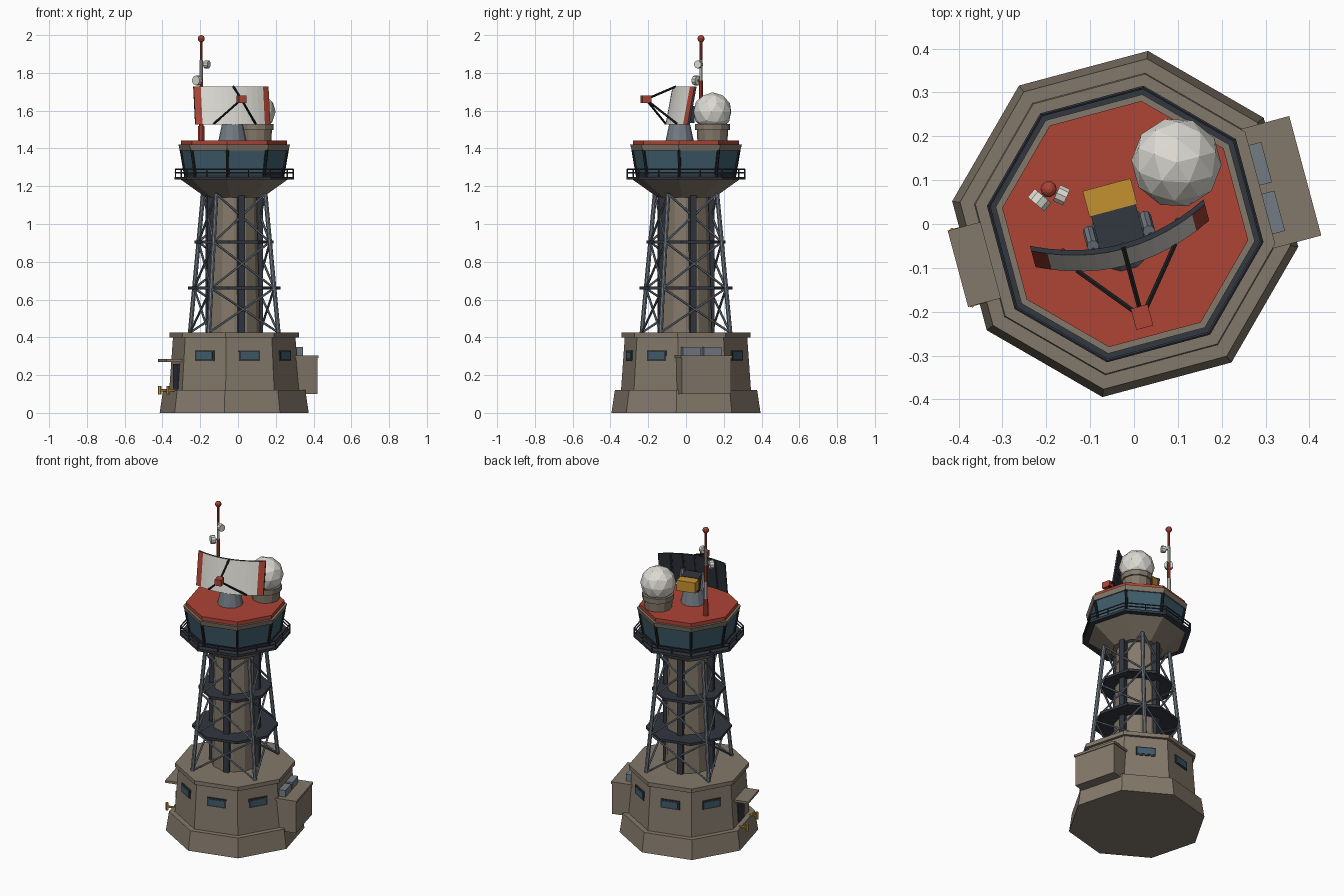
import bpy, bmesh, math
from math import sin, cos, pi, radians
from mathutils import Matrix, Vector

cube = bpy.data.objects.get("Cube")
if cube:
    bpy.data.objects.remove(cube, do_unlink=True)

# Whole tower is turned 15 degrees and slightly offset
PLACE = Matrix.Translation((-0.02, 0, 0)) @ Matrix.Rotation(radians(15), 4, 'Z')


def material(name, r, g, b):
    m = bpy.data.materials.new(name)
    m.use_nodes = True
    m.diffuse_color = (r, g, b, 1)
    m.node_tree.nodes["Principled BSDF"].inputs["Base Color"].default_value = (r, g, b, 1)
    return m


concrete = material("concrete tan", .23, .19, .145)
red = material("signal red", .42, .058, .036)
white = material("off white", .72, .70, .65)
glass = material("blue glass", .05, .11, .15)
slate = material("dark slate", .032, .038, .05)
steel = material("steel grey", .17, .20, .23)
yellow = material("machine yellow", .55, .28, .03)
black = material("near black", .012, .014, .015)


def finish(name, bm, *mats):
    bmesh.ops.recalc_face_normals(bm, faces=bm.faces[:])
    me = bpy.data.meshes.new(name)
    bm.to_mesh(me)
    bm.free()
    me.transform(PLACE)
    for m in mats:
        me.materials.append(m)
    ob = bpy.data.objects.new(name, me)
    bpy.context.collection.objects.link(ob)
    return ob


def stack(name, profile, mat, sides=8, at=(0, 0)):
    """Many-sided solid from (radius, height) pairs."""
    bm = bmesh.new()
    rings = []
    for r, z in profile:
        angles = [(i + .5) * 2 * pi / sides for i in range(sides)]
        rings.append([bm.verts.new((at[0] + r * cos(a), at[1] + r * sin(a), z)) for a in angles])
    for low, high in zip(rings, rings[1:]):
        for i in range(sides):
            j = (i + 1) % sides
            bm.faces.new((low[i], low[j], high[j], high[i]))
    bm.faces.new(rings[0][::-1])
    bm.faces.new(rings[-1])
    return finish(name, bm, mat)


def add_box(bm, centre, size, turn=0):
    m = Matrix.Rotation(turn, 4, 'Z') @ Matrix.Translation(centre) @ Matrix.Diagonal((*size, 1))
    bmesh.ops.create_cube(bm, size=1, matrix=m)


def box(name, centre, size, mat, turn=0):
    bm = bmesh.new()
    add_box(bm, centre, size, turn)
    return finish(name, bm, mat)


def add_rod(bm, a, b, r, sides=6):
    a, b = Vector(a), Vector(b)
    d = b - a
    m = Matrix.Translation((a + b) / 2) @ d.to_track_quat('Z', 'Y').to_matrix().to_4x4()
    bmesh.ops.create_cone(bm, cap_ends=True, segments=sides, radius1=r, radius2=r,
                          depth=d.length, matrix=m)


def rods(name, pairs, r, mat, sides=6):
    bm = bmesh.new()
    for a, b in pairs:
        add_rod(bm, a, b, r, sides)
    return finish(name, bm, mat)


def polar(r, deg, z):
    return (r * cos(radians(deg)), r * sin(radians(deg)), z)


# Base building
stack("plinth", [(.398, 0), (.38, .12)], concrete)
stack("base_building", [(.347, .12), (.327, .40)], concrete)
stack("base_parapet", [(.345, .40), (.345, .425)], concrete)
for k in range(8):
    if k in (0, 4):
        continue
    turn = k * pi / 4
    box("window_frame", (.306, 0, .303), (.016, .115, .055), slate, turn)
    box("window_pane", (.313, 0, .303), (.008, .095, .037), glass, turn)

# Side annex with roof units
box("annex", (.358, 0, .198), (.124, .27, .196), concrete)
box("annex_roof", (.36, 0, .298), (.13, .282, .014), concrete)
for y in (-.062, .053):
    box("cooling_unit", (.328, y, .326), (.04, .095, .043), steel)

# Entrance
box("door", (-.312, 0, .19), (.02, .10, .14), slate)
box("door_canopy", (-.345, 0, .277), (.1, .18, .014), concrete)
for y in (-.085, .085):
    rods("post_bracket", [((-.34, y, .12), (-.39, y, .12))], .007, yellow)
    rods("guard_post", [((-.385, y, .098), (-.385, y, .143))], .009, yellow)

# Shaft with vertical ducts
stack("shaft", [(.137, .42), (.118, 1.16)], concrete, 12)
for k in range(4):
    box("shaft_duct", (.135, 0, .79), (.035, .035, .74), slate, k * pi / 2)

# Lattice legs and bracing
levels = [.425, .66, .905, 1.16]


def leg_point(k, z):
    return polar(.27 - .11 * (z - .425), 45 + 90 * k, z) if z < 0 else \
        polar(.27 - (z - .425) * .08 / .735, 45 + 90 * k, z)


rods("tower_legs", [(leg_point(k, levels[0]), leg_point(k, levels[-1])) for k in range(4)],
     .012, steel, 8)
braces = []
for low, high in zip(levels, levels[1:]):
    for k in range(4):
        braces.append((leg_point(k, low), leg_point(k + 1, high)))
        braces.append((leg_point(k + 1, low), leg_point(k, high)))
rods("cross_braces", braces, .006, steel)
for r, z in ((.247, .66), (.211, .905)):
    stack("shaft_platform", [(r, z - .008), (r, z + .008)], slate)

# Control cab
stack("cab_flare", [(.15, 1.14), (.285, 1.235)], concrete)
stack("gallery_deck", [(.318, 1.235), (.318, 1.25)], slate)
stack("cab_glazing", [(.258, 1.25), (.283, 1.395)], glass)
stack("cab_sill", [(.264, 1.25), (.266, 1.262)], slate)
rods("cab_mullions", [(polar(.258, 22.5 + 45 * k, 1.25), polar(.283, 22.5 + 45 * k, 1.395))
                      for k in range(8)], .009, black)
stack("cab_cornice", [(.290, 1.39), (.298, 1.42)], concrete)
stack("cab_roof", [(.283, 1.42), (.283, 1.443)], red)
rail = []
for k in range(8):
    a, b = 22.5 + 45 * k, 67.5 + 45 * k
    rail.append((polar(.314, a, 1.25), polar(.314, a, 1.292)))
    mid = polar(.314 * cos(pi / 8), a + 22.5, 1.25)
    rail.append((mid, (mid[0], mid[1], 1.292)))
    for z in (1.27, 1.29):
        rail.append((polar(.314, a, z), polar(.314, b, z)))
rods("gallery_railing", rail, .004, slate, 5)

# Radar pedestal and drive
RX = -.018
stack("radar_pedestal", [(.074, 1.443), (.054, 1.535)], steel, 12, (RX, -.03))
box("radar_gearbox", (RX, -.005, 1.58), (.105, .085, .09), slate)
box("radar_drive", (RX, .067, 1.59), (.113, .061, .065), yellow)
for s in (-1, 1):
    rods("yoke_arm", [((RX + s * .066, .005, 1.535), (RX + s * .066, -.03, 1.64))], .014, steel, 8)

# Curved radar reflector: white face, red ends, dark back
COLS, ROWS, HALF = 12, 4, .205


def reflector_point(i, j, back):
    u, v = 2 * i / COLS - 1, j / ROWS
    y = -.092 + .05 * u * u + .038 * v
    return (RX + HALF * u, y + back, 1.528 + .2 * v)


bm = bmesh.new()
grids = [[[bm.verts.new(reflector_point(i, j, t)) for j in range(ROWS + 1)]
          for i in range(COLS + 1)] for t in (0, .012)]
for side, g in enumerate(grids):
    for i in range(COLS):
        for j in range(ROWS):
            f = bm.faces.new((g[i][j], g[i + 1][j], g[i + 1][j + 1], g[i][j + 1]))
            f.material_index = 2 if side else (1 if i in (0, COLS - 1) else 0)
for edge in [e for e in bm.edges if e.is_boundary and e.verts[0] in {v for c in grids[0] for v in c}]:
    flat = [[v for c in g for v in c] for g in grids]
    a, b = (flat[0].index(v) for v in edge.verts)
    f = bm.faces.new((flat[0][a], flat[0][b], flat[1][b], flat[1][a]))
    f.material_index = 2
finish("radar_reflector", bm, white, red, slate)
rods("reflector_ribs", [((RX + HALF * u, -.08 + .05 * u * u, 1.54),
                         (RX + HALF * u, -.044 + .05 * u * u, 1.72))
                        for u in (-.66, -.33, 0, .33, .66)], .006, slate)

# Feed horn on three struts
horn = (RX, -.215, 1.66)
box("feed_horn", horn, (.04, .05, .038), red)
rods("feed_struts", [(horn, (RX, -.05, 1.728)), (horn, (RX - .115, -.075, 1.53)),
                     (horn, (RX + .115, -.075, 1.53))], .006, black)

# Radome
DOME = (.149, .105)
stack("radome_base", [(.08, 1.443), (.083, 1.5)], concrete, 12, DOME)
stack("radome_collar", [(.092, 1.498), (.092, 1.53)], concrete, 12, DOME)
bm = bmesh.new()
bmesh.ops.create_icosphere(bm, subdivisions=2, radius=.103,
                           matrix=Matrix.Translation((*DOME, 1.594)))
finish("radome", bm, white)

# Banded antenna mast with small link drums
MAST = Vector((-.148, .122, 0))
rods("mast_foot", [(MAST + Vector((0, 0, 1.443)), MAST + Vector((0, 0, 1.52)))], .017, red, 8)
for n in range(5):
    z = 1.443 + n * .106
    rods("mast_band", [(MAST + Vector((0, 0, z)), MAST + Vector((0, 0, z + .106)))],
         .013 - .0015 * n, white if n % 2 else red, 8)
bm = bmesh.new()
bmesh.ops.create_uvsphere(bm, u_segments=10, v_segments=7, radius=.019,
                          matrix=Matrix.Translation(MAST + Vector((0, 0, 1.981))))
finish("mast_beacon", bm, red)
for deg, z, r in ((215, 1.76, .026), (-40, 1.845, .021)):
    d = Vector(polar(1, deg, 0))
    c = MAST + Vector((0, 0, z))
    rods("link_drum", [(c + d * .02, c + d * .045)], r, white, 10)
    rods("link_bracket", [(c, c + d * .025)], .005, steel)
